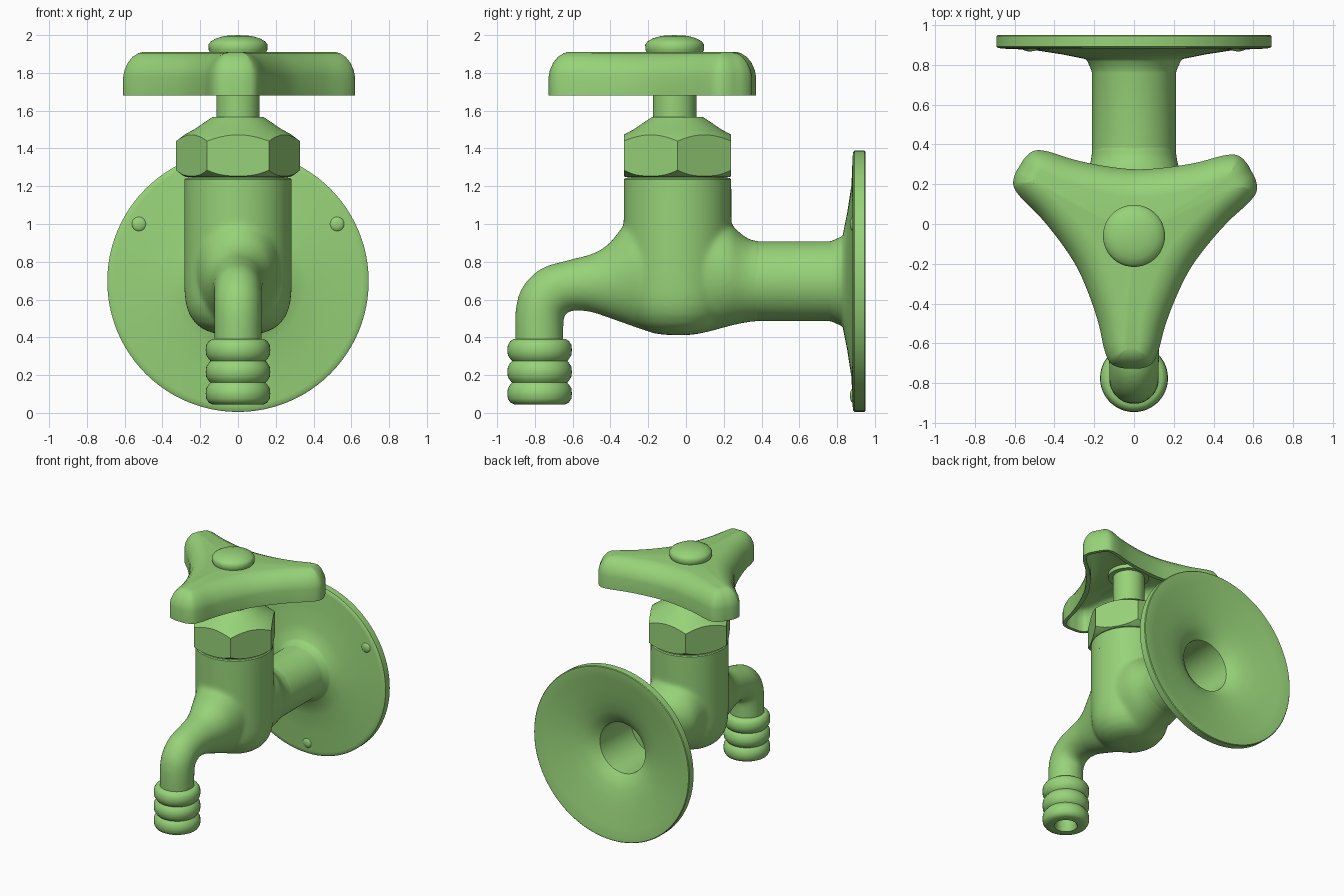
import bpy, bmesh
from math import sin, cos, pi, radians
from mathutils import Vector

if "Cube" in bpy.data.objects:
    bpy.data.objects.remove(bpy.data.objects["Cube"])

green = bpy.data.materials.new("green_paint")
green.diffuse_color = (0.31, 0.65, 0.19, 1)
green.use_nodes = True
green.node_tree.nodes["Principled BSDF"].inputs["Base Color"].default_value = green.diffuse_color


def skin(name, rings, cap_start=True, cap_end=True, angle=35):
    """Join closed rings of points into one surface."""
    bm = bmesh.new()
    rows = [[bm.verts.new(p) for p in ring] for ring in rings]
    n = len(rows[0])
    for a, b in zip(rows, rows[1:]):
        for i in range(n):
            j = (i + 1) % n
            bm.faces.new((a[i], a[j], b[j], b[i]))
    if cap_start:
        bm.faces.new(rows[0])
    if cap_end:
        bm.faces.new(rows[-1])
    bmesh.ops.remove_doubles(bm, verts=bm.verts, dist=1e-5)
    bmesh.ops.recalc_face_normals(bm, faces=bm.faces)
    me = bpy.data.meshes.new(name)
    bm.to_mesh(me)
    bm.free()
    ob = bpy.data.objects.new(name, me)
    bpy.context.collection.objects.link(ob)
    me.materials.append(green)
    smooth(ob, angle)
    return ob


def smooth(ob, angle=35):
    ob.data.shade_smooth()
    ob.data.set_sharp_from_angle(angle=radians(angle))


def lathe(name, profile, center=(0, 0, 0), axis='Z', n=64, angle=35):
    """Spin (radius, height) points round the Z or Y axis."""
    c = Vector(center)
    rings = []
    for r, h in profile:
        ring = []
        for i in range(n):
            x, s = r * cos(2 * pi * i / n), r * sin(2 * pi * i / n)
            ring.append(c + Vector((x, s, h) if axis == 'Z' else (x, h, s)))
        rings.append(ring)
    caps = [profile[k][0] > 0 for k in (0, -1)]
    return skin(name, rings, caps[0], caps[1], angle)


def spline(pts, steps, closed=False):
    """Catmull-Rom curve through points of any dimension."""
    pts = [Vector(p) for p in pts]
    n = len(pts)
    get = (lambda i: pts[i % n]) if closed else (lambda i: pts[max(0, min(n - 1, i))])
    out = []
    for i in range(n if closed else n - 1):
        a, b, c, d = (get(i + k) for k in (-1, 0, 1, 2))
        for s in range(steps):
            t = s / steps
            out.append(0.5 * (2 * b + (c - a) * t + (2 * a - 5 * b + 4 * c - d) * t * t
                              + (3 * b - a - 3 * c + d) * t ** 3))
    return out if closed else out + [pts[-1]]


# wall flange with its pipe and hollow funnel back
lathe("wall_flange", [(0, .345), (.211, .345), (.211, .76), (.215, .775), (.235, .82), (.245, .83),
                      (.36, .853), (.51, .876), (.66, .882), (.683, .885), (.692, .892), (.692, .945),
                      (.687, .95), (.67, .95), (.6, .937), (.5, .918), (.4, .897), (.31, .872),
                      (.25, .845), (.202, .808), (.2, .79), (.2, .41), (0, .41)],
      (0, 0, .697), 'Y', 96)

# flange screws, three round the disc
for k in range(3):
    a = radians(30 + 120 * k)
    dome = [(.04 * sin(t * pi / 12), -.018 * cos(t * pi / 12)) for t in range(13)]
    dome[0] = (0, -.018)
    dome[-1] = (0, .018)
    lathe(f"flange_screw_{k + 1}", dome, (.605 * cos(a), .886, .697 + .605 * sin(a)), 'Y', 24)

# valve body
AXIS = (0, -.045, 0)
body = lathe("valve_body", [(0, .411), (.07, .413), (.13, .422), (.18, .44), (.222, .47),
                            (.255, .515), (.274, .565), (.283, .63), (.285, .72), (.285, 1.23),
                            (0, 1.23)], AXIS, n=80)
lathe("body_rim", [(.2845, 1.12), (.2845, 1.236), (.278, 1.243), (.265, 1.243), (.265, 1.26)], AXIS, n=80)

# neck and spout: top point (y, z), bottom point (y, z), half width
sections = [(.40, .911, .40, .484, .212), (.345, .916, .35, .483, .213),
            (.29, .95, .29, .473, .225), (.22, 1.01, .22, .457, .245), (.1, 1.06, .1, .425, .25),
            (-.05, 1.07, -.03, .41, .25), (-.25, 1.06, -.2, .433, .22),
            (-.335, .985, -.33, .475, .187), (-.405, .9, -.42, .507, .162),
            (-.49, .845, -.50, .533, .143), (-.62, .81, -.58, .542, .13),
            (-.765, .765, -.625, .532, .126), (-.865, .668, -.645, .51, .126),
            (-.903, .54, -.648, .475, .126), (-.903, .34, -.648, .34, .126)]
rings = []
for ty, tz, by, bz, w in spline(sections, 5):
    top, bot = Vector((0, ty, tz)), Vector((0, by, bz))
    mid, half = (top + bot) / 2, (top - bot) / 2
    rings.append([mid + half * cos(2 * pi * i / 48) + Vector((w * sin(2 * pi * i / 48), 0, 0))
                  for i in range(48)])
spout = skin("neck_and_spout", rings, angle=50)

# melt body and spout into one casting
with bpy.context.temp_override(active_object=body, selected_editable_objects=[body, spout]):
    bpy.ops.object.join()
bpy.context.view_layer.objects.active = body
mod = body.modifiers.new("fuse", 'REMESH')
mod.mode, mod.voxel_size = 'VOXEL', .012
mod = body.modifiers.new("blend", 'SMOOTH')
mod.factor, mod.iterations = .5, 20
for m in ("fuse", "blend"):
    bpy.ops.object.modifier_apply(modifier=m)
if not body.data.materials:
    body.data.materials.append(green)
smooth(body, 60)

# ribbed hose nozzle with bore
ribs = [(0, .3), (.075, .3), (.075, .06), (.085, .045)]
for k in range(3):
    z = .045 + k * .115
    ribs += [(.135 if k == 0 else .146, z), (.155, z + .01), (.168, z + .03), (.171, z + .0575),
             (.168, z + .085), (.155, z + .105)]
ribs += [(.14, .39), (0, .39)]
lathe("hose_nozzle", ribs, (0, -.775, 0), n=48, angle=55)

# chamfered hexagonal bonnet nut
nut = lathe("bonnet_nut", [(0, 1.25), (.278, 1.25), (.3, 1.262), (.34, 1.295), (.34, 1.43), (.28, 1.475),
                           (.23, 1.502), (.135, 1.567), (0, 1.567)], AXIS, n=96, angle=25)
hexa = lathe("hex_cutter", [(.328, 1.2), (.328, 1.6)], AXIS, n=6)
hexa.hide_render = True
mod = nut.modifiers.new("hex", 'BOOLEAN')
mod.operation, mod.solver, mod.object = 'INTERSECT', 'EXACT', hexa
bpy.context.view_layer.objects.active = nut
bpy.ops.object.modifier_apply(modifier="hex")
bpy.data.objects.remove(hexa)
smooth(nut, 25)

# stem, handle hub and cap screw
TOP = (0, -.06, 0)
lathe("stem", [(.115, 1.5), (.115, 1.88)], TOP, n=48)
lathe("handle_hub", [(.15, 1.82), (.15, 1.88)], TOP, n=48)
lathe("handle_cap_screw", [(.145, 1.9), (.155, 1.922), (.156, 1.95), (.145, 1.966), (.115, 1.983),
                           (.07, 1.996), (0, 2.0)], TOP, n=48, angle=60)

# three-armed handle: half of one arm (along, across), mirrored and repeated
half = [(.165, .286), (.3, .222), (.45, .168), (.58, .136), (.645, .105), (.669, .055)]
arm = [(d, -w) for d, w in half] + [(.672, 0)] + [(d, w) for d, w in half[:0:-1]]
outline = []
for k in range(3):
    a = radians(-91.3 + 120 * k)
    outline += [(d * cos(a) - w * sin(a), d * sin(a) + w * cos(a)) for d, w in arm]
curve = spline(outline, 5, closed=True)
count = len(curve)
normals = []
for i in range(count):
    t = (curve[(i + 2) % count] - curve[i - 2]).normalized()
    valley = max(0, min(1, (.6 - curve[i].length) / .27))
    normals.append(Vector((-t.y, t.x)) * (1 + .35 * valley))
levels = [(.085, 1.85), (.05, 1.83), (.03, 1.78), (.025, 1.68), (0, 1.68), (0, 1.78),
          (.007, 1.815), (.025, 1.855), (.05, 1.885), (.08, 1.904), (.105, 1.91)]
rings = []
for inset, z in levels:
    rings.append([Vector((p.x + m.x * inset, p.y + m.y * inset + TOP[1] + .005, z))
                  for p, m in zip(curve, normals)])
centre = Vector(TOP)
for ring, z, where in ((rings[0], 1.85, 0), (rings[-1], 1.912, len(rings) + 1)):
    rings.insert(where, [centre + Vector((0, 0, z)) for p in ring])
skin("handle", rings, False, False, angle=50)
